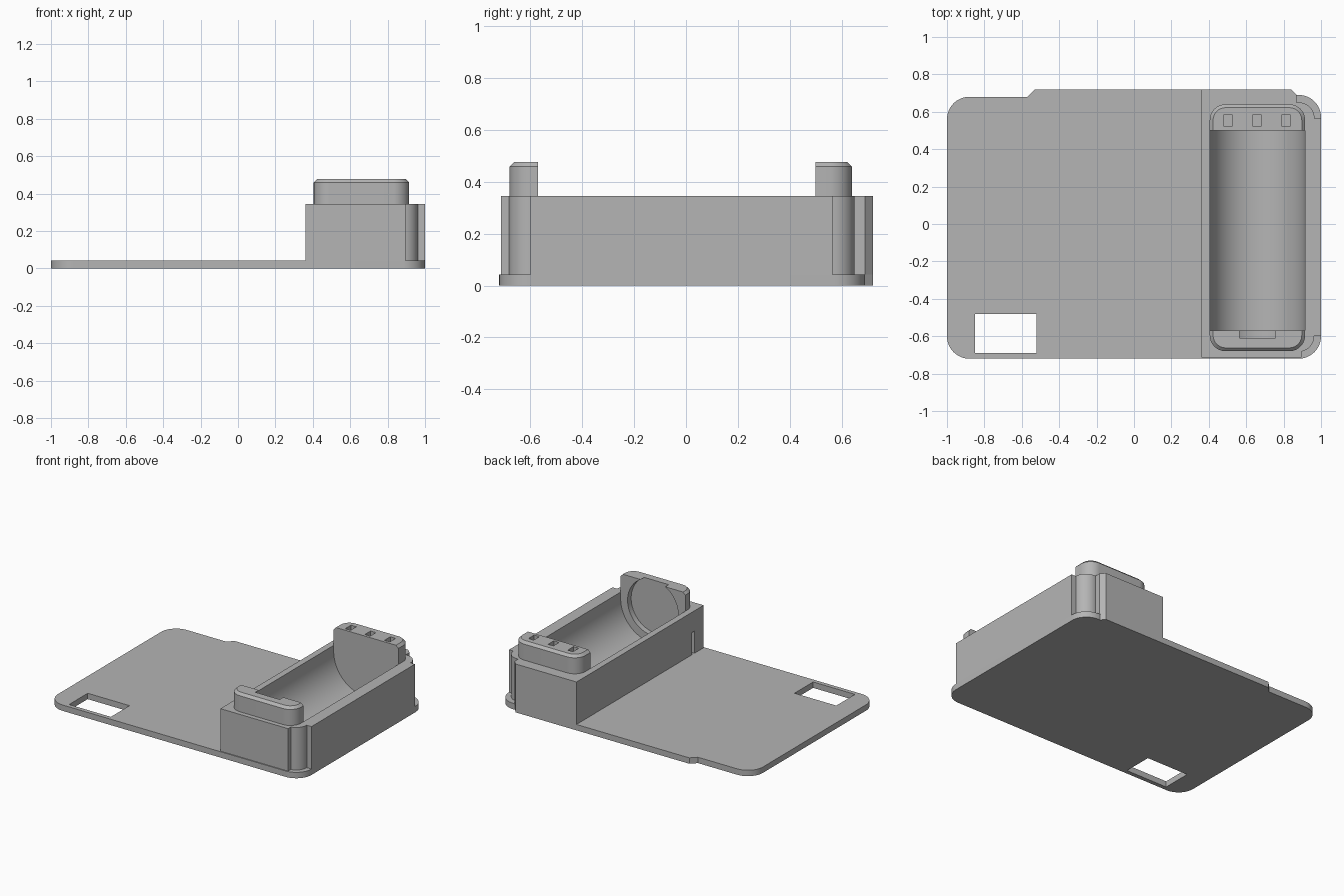
import bpy, bmesh, math
from mathutils import Vector

cube = bpy.data.objects.get("Cube")
if cube:
    bpy.data.objects.remove(cube, do_unlink=True)

grey = bpy.data.materials.new("plain grey")
grey.use_nodes = True
colour = (0.46, 0.46, 0.46, 1)
grey.diffuse_color = colour
grey.node_tree.nodes["Principled BSDF"].inputs["Base Color"].default_value = colour


def arc(cx, cy, r, start, end, steps=16):
    angles = [math.radians(start + (end - start) * i / steps) for i in range(steps + 1)]
    return [(cx + r * math.cos(a), cy + r * math.sin(a)) for a in angles]


def rect(x0, x1, y0, y1):
    return [(x0, y0), (x1, y0), (x1, y1), (x0, y1)]


def round_rect(x0, x1, y0, y1, r):
    return (arc(x1 - r, y0 + r, r, -90, 0) + arc(x1 - r, y1 - r, r, 0, 90)
            + arc(x0 + r, y1 - r, r, 90, 180) + arc(x0 + r, y0 + r, r, 180, 270))


def prism(name, outline, low, high, axis="z", chamfer=0):
    """Extrude an outline along z, or an x-z outline along y."""
    bm = bmesh.new()
    place = (lambda p: (p[0], p[1], low)) if axis == "z" else (lambda p: (p[0], low, p[1]))
    face = bm.faces.new([bm.verts.new(place(p)) for p in outline])
    shift = Vector((0, 0, high - low)) if axis == "z" else Vector((0, high - low, 0))
    new = bmesh.ops.extrude_face_region(bm, geom=[face])["geom"]
    bmesh.ops.translate(bm, verts=[v for v in new if isinstance(v, bmesh.types.BMVert)], vec=shift)
    if chamfer:
        rim = [e for e in bm.edges if all(abs(v.co.z - high) < 1e-5 for v in e.verts)]
        bmesh.ops.bevel(bm, geom=rim, offset=chamfer, segments=1, affect="EDGES")
    bmesh.ops.recalc_face_normals(bm, faces=bm.faces)
    mesh = bpy.data.meshes.new(name)
    bm.to_mesh(mesh)
    bm.free()
    mesh.materials.append(grey)
    obj = bpy.data.objects.new(name, mesh)
    bpy.context.collection.objects.link(obj)
    return obj


def activate(obj):
    bpy.ops.object.select_all(action="DESELECT")
    obj.select_set(True)
    bpy.context.view_layer.objects.active = obj


def cut(obj, *cutters):
    for cutter in cutters:
        activate(obj)
        mod = obj.modifiers.new("cut", "BOOLEAN")
        mod.operation, mod.solver, mod.object = "DIFFERENCE", "EXACT", cutter
        bpy.ops.object.modifier_apply(modifier=mod.name)


# Base plate with rounded corners, raised back edge and a window
plate = prism("base_plate",
              arc(-0.88, -0.6, 0.12, 180, 270) + arc(0.88, -0.6, 0.12, -90, 0)
              + arc(0.88, 0.57, 0.12, 0, 90) + [(0.865, 0.69), (0.84, 0.72), (-0.53, 0.72), (-0.57, 0.68)]
              + arc(-0.88, 0.56, 0.12, 90, 180), 0, 0.042)

# Battery housing with stepped, rounded right-hand corners
housing = prism("battery_housing",
                [(0.36, -0.713), (0.895, -0.713)] + arc(0.88, -0.6, 0.083, -80, 0)
                + [(1, -0.6), (1, 0.565)] + arc(0.88, 0.565, 0.085, 0, 97)
                + [(0.87, 0.69), (0.84, 0.72), (0.36, 0.72)], 0.042, 0.345)

# Raised end stops, made from one chamfered block split in the middle
stops = prism("end_stops", round_rect(0.405, 0.915, -0.68, 0.64, 0.085), 0.345, 0.477, chamfer=0.018)

# Cutters
mid_x, axis_z = 0.66, 0.302
window = prism("window_cutter", rect(-0.85, -0.52, -0.69, -0.48), -0.1, 0.1)
cradle = prism("cradle_cutter", arc(mid_x, axis_z, 0.255, 180, 360, 64) + [(0.915, 0.6), (0.405, 0.6)],
               -0.57, 0.5, axis="y")
gap = prism("gap_cutter", rect(0.3, 1.1, -0.57, 0.5), 0.2, 0.7)
recess = prism("contact_recess_cutter", arc(mid_x, axis_z, 0.2, 0, 354, 59), -0.61, -0.5, axis="y")
slot = prism("wire_slot_cutter", rect(0.3, 0.5, -0.61, -0.58), 0.03, 0.2)
holes = [prism("hole_cutter", rect(x - 0.021, x + 0.021, 0.52, 0.585), 0.42, 0.6)
         for x in (0.503, 0.658, 0.813)]

cut(plate, window)
cut(housing, cradle, recess, slot)
cut(stops, gap, recess, *holes)
for cutter in [window, cradle, gap, recess, slot] + holes:
    bpy.data.objects.remove(cutter, do_unlink=True)

# Smooth the curved walls, keep the edges crisp
for obj in (plate, housing, stops):
    activate(obj)
    bpy.ops.object.shade_smooth_by_angle(angle=math.radians(25))
